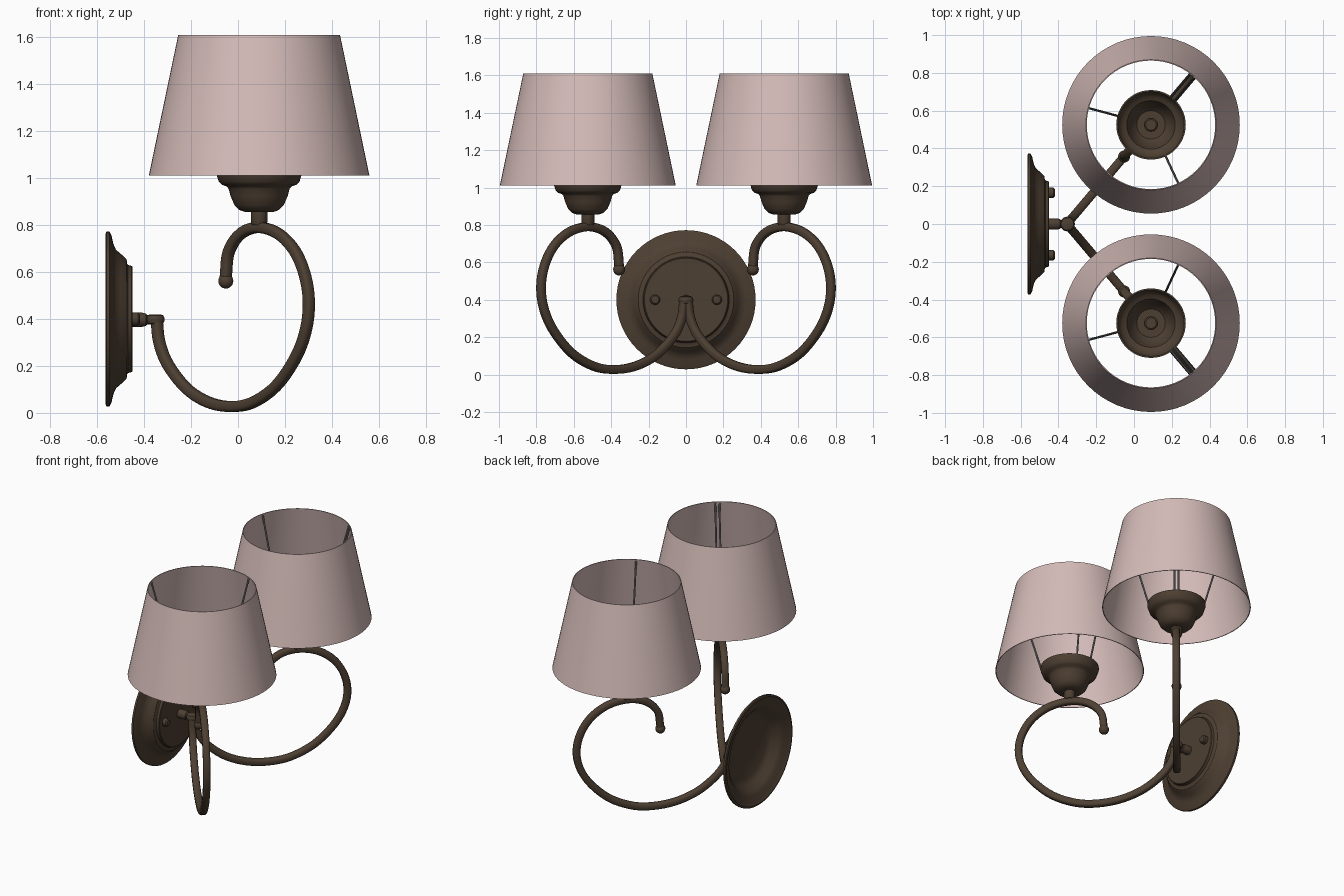
import bpy, bmesh, math
from mathutils import Vector, Matrix

if "Cube" in bpy.data.objects:
    bpy.data.objects.remove(bpy.data.objects["Cube"])


def material(name, rgb):
    m = bpy.data.materials.new(name)
    m.diffuse_color = (*rgb, 1)
    m.use_nodes = True
    m.node_tree.nodes["Principled BSDF"].inputs["Base Color"].default_value = m.diffuse_color
    return m


BRONZE = material("bronze", (0.075, 0.05, 0.032))
FABRIC = material("fabric", (0.66, 0.50, 0.48))
WIRE = material("wire", (0.2, 0.2, 0.2))


def finish(name, bm, mat, angle=35):
    bmesh.ops.remove_doubles(bm, verts=bm.verts, dist=1e-5)
    bmesh.ops.recalc_face_normals(bm, faces=bm.faces)
    mesh = bpy.data.meshes.new(name)
    bm.to_mesh(mesh)
    bm.free()
    ob = bpy.data.objects.new(name, mesh)
    bpy.context.collection.objects.link(ob)
    mesh.materials.append(mat)
    bpy.ops.object.select_all(action='DESELECT')
    ob.select_set(True)
    bpy.context.view_layer.objects.active = ob
    bpy.ops.object.shade_smooth_by_angle(angle=math.radians(angle))
    return ob


def skin(bm, rings, closed=False, caps=True):
    """Bridge equal-length rings of points with quads."""
    rows = [[bm.verts.new(p) for p in r] for r in rings]
    n = len(rows[0])
    pairs = list(zip(rows, rows[1:])) + ([(rows[-1], rows[0])] if closed else [])
    for a, b in pairs:
        for i in range(n):
            j = (i + 1) % n
            bm.faces.new((a[i], a[j], b[j], b[i]))
    if caps and not closed:
        bm.faces.new(rows[0])
        bm.faces.new(rows[-1])


def lathe(name, profile, mat, matrix, seg=32, closed=False):
    """Revolve (radius, height) points about the local z axis."""
    bm = bmesh.new()
    skin(bm, [[matrix @ Vector((r * math.cos(2 * math.pi * i / seg),
                                r * math.sin(2 * math.pi * i / seg), h))
               for i in range(seg)] for r, h in profile], closed)
    return finish(name, bm, mat)


def rod(bm, a, b, r, seg=8):
    a, b = Vector(a), Vector(b)
    m = Matrix.Translation((a + b) / 2) @ (b - a).to_track_quat('Z', 'Y').to_matrix().to_4x4()
    bmesh.ops.create_cone(bm, cap_ends=True, segments=seg, radius1=r, radius2=r,
                          depth=(b - a).length, matrix=m)


def catmull(pts, steps=5):
    p = [Vector(q) for q in pts]
    p = [2 * p[0] - p[1]] + p + [2 * p[-1] - p[-2]]
    out = []
    for a, b, c, d in zip(p, p[1:], p[2:], p[3:]):
        for k in range(steps):
            t = k / steps
            out.append(0.5 * (2 * b + (c - a) * t + (2 * a - 5 * b + 4 * c - d) * t * t
                              + (3 * b - a - 3 * c + d) * t ** 3))
    return out + [p[-2]]


def along_x(x, y=0.0, z=0.4):
    return Matrix.Translation((x, y, z)) @ Matrix.Rotation(math.pi / 2, 4, 'Y')


# Wall plate: hollow stepped shell, open to the wall
lathe("wall_plate", [
    (0.36, 0), (0.372, 0.004), (0.372, 0.018), (0.355, 0.026), (0.32, 0.034), (0.295, 0.045),
    (0.278, 0.065), (0.265, 0.08), (0.255, 0.09), (0.235, 0.093), (0.23, 0.097), (0.226, 0.112),
    (0.222, 0.115), (0.001, 0.115), (0.001, 0.095), (0.21, 0.095), (0.245, 0.075),
    (0.275, 0.04), (0.30, 0.022), (0.34, 0.012)], BRONZE, along_x(-0.565), 64, True)

# Screws and centre stem
for side in (-1, 1):
    lathe("plate_screw", [(0.027, 0), (0.027, 0.025), (0.02, 0.033), (0.008, 0.035)],
          BRONZE, along_x(-0.452, side * 0.165), 20)
lathe("stem", [(0.03, 0), (0.03, 0.045), (0.026, 0.06), (0.02, 0.065), (0.02, 0.1)],
      BRONZE, along_x(-0.452, z=0.397), 24)
lathe("stem_cap", [(0.022, -0.022), (0.033, -0.018), (0.039, -0.006), (0.039, 0.006),
                   (0.033, 0.018), (0.022, 0.022)],
      BRONZE, Matrix.Translation((-0.352, 0, 0.398)), 24)

# Scroll path as (x, z) seen from the front
X0, LX, LY = -0.355, 0.09, 0.525
PATH = [(-0.346, 0.39), (-0.335, 0.30), (-0.298, 0.205), (-0.22, 0.105), (-0.13, 0.047),
        (-0.035, 0.027), (0.06, 0.043), (0.16, 0.112), (0.24, 0.225), (0.286, 0.34),
        (0.302, 0.46), (0.287, 0.58), (0.242, 0.69), (0.17, 0.765), (0.085, 0.79),
        (0.01, 0.762), (-0.04, 0.685), (-0.052, 0.58)]

for side in (-1, 1):
    heading = Vector((LX - X0, side * LY, 0))
    across = heading.normalized().cross(Vector((0, 0, 1)))

    def on_plane(x, z):
        return Vector((X0, 0, z)) + heading * ((x - X0) / (LX - X0))

    # Scroll arm with a rounded-square section
    pts = [on_plane(*p) for p in catmull(PATH)]
    section = [(0.023, 0.011), (0.018, 0.019), (0.01, 0.023), (-0.01, 0.023),
               (-0.018, 0.019), (-0.023, 0.011), (-0.023, -0.011), (-0.018, -0.019),
               (-0.01, -0.023), (0.01, -0.023), (0.018, -0.019), (0.023, -0.011)]
    rings = []
    for i, p in enumerate(pts):
        tangent = (pts[min(i + 1, len(pts) - 1)] - pts[max(i - 1, 0)]).normalized()
        normal = tangent.cross(across)
        rings.append([p + normal * u + across * v for u, v in section])
    bm = bmesh.new()
    skin(bm, rings)
    finish("scroll_arm", bm, BRONZE)

    # Ball at the scroll tip
    bm = bmesh.new()
    bmesh.ops.create_uvsphere(bm, u_segments=20, v_segments=12, radius=0.032,
                              matrix=Matrix.Translation(on_plane(-0.052, 0.562)))
    finish("scroll_tip", bm, BRONZE)

    # Lamp holder: neck, hollow cup and bolt
    base = Matrix.Translation((LX, side * LY, 0))
    lathe("cup_neck", [(0.03, 0.80), (0.035, 0.812), (0.035, 0.865)], BRONZE, base, 24)
    lathe("lamp_cup", [
        (0.001, 0.856), (0.06, 0.856), (0.085, 0.865), (0.105, 0.885), (0.122, 0.925),
        (0.13, 0.955), (0.138, 0.965), (0.158, 0.972), (0.172, 0.985), (0.178, 1.005),
        (0.184, 1.02), (0.184, 1.035), (0.176, 1.035), (0.165, 1.0), (0.15, 0.985),
        (0.128, 0.975), (0.118, 0.95), (0.1, 0.9), (0.075, 0.875), (0.001, 0.872)],
        BRONZE, base, 48, True)
    lathe("cup_bolt", [(0.035, 0.865), (0.035, 0.888), (0.028, 0.893)], BRONZE, base, 20)

    # Tapered shade, a thin shell open at both ends
    lathe("lamp_shade", [(0.47, 1.012), (0.345, 1.61), (0.34, 1.61), (0.465, 1.012)],
          FABRIC, base, 64, True)

    # Wires from the cup rim to the top of the shade, one of them doubled
    bm = bmesh.new()
    for deg, offset in ((165, 0), (-65, 0), (50, -0.013), (50, 0.013)):
        a = math.radians(deg)
        out = Vector((math.cos(a), side * math.sin(a), 0))
        shift = Vector((LX, side * LY, 0)) + out.cross(Vector((0, 0, 1))) * offset
        rod(bm, shift + out * 0.178 + Vector((0, 0, 1.025)),
            shift + out * 0.34 + Vector((0, 0, 1.6)), 0.006)
    finish("shade_wires", bm, WIRE)
